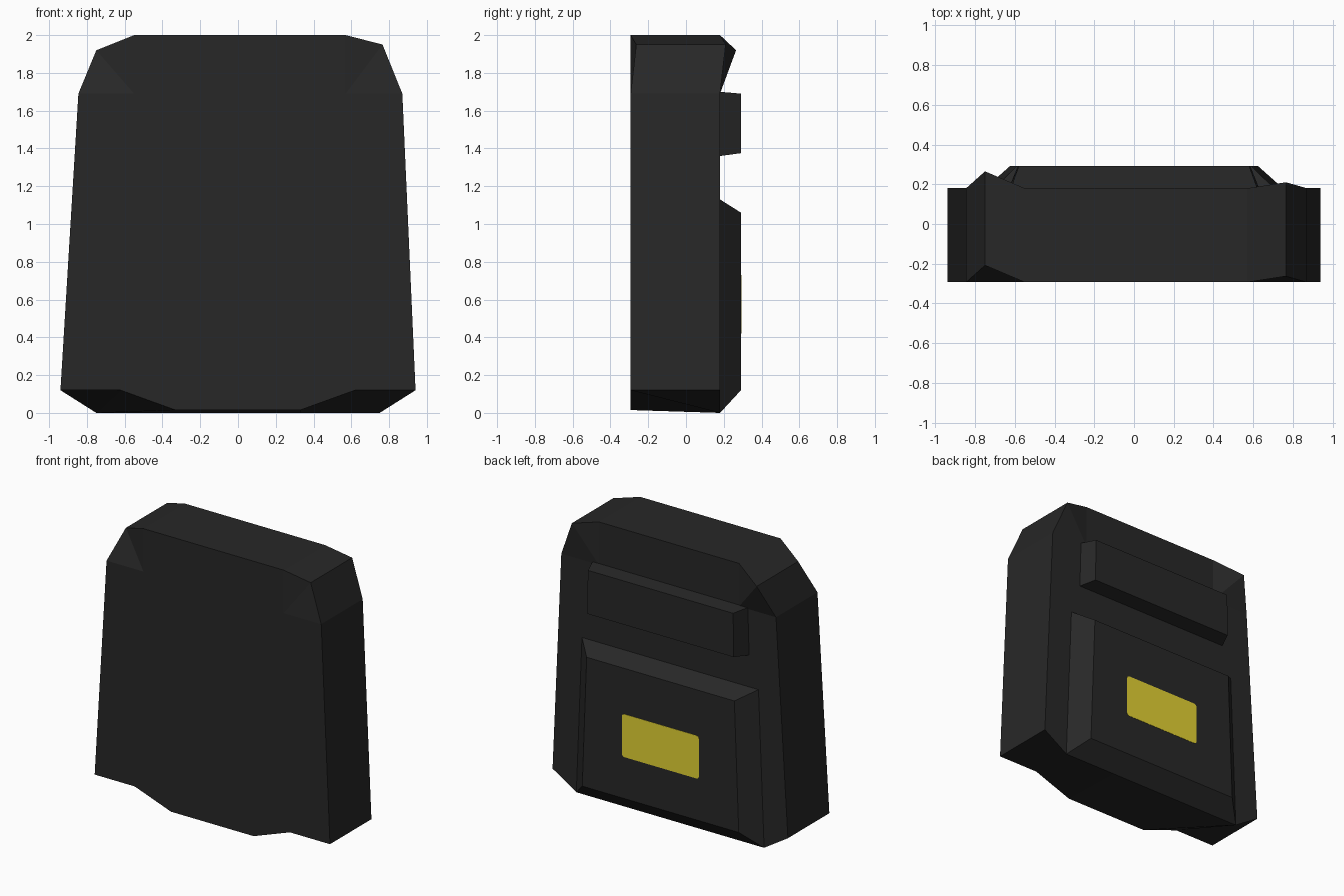
import bpy, bmesh, math

if "Cube" in bpy.data.objects:
    bpy.data.objects.remove(bpy.data.objects["Cube"])

def material(name, rgb):
    m = bpy.data.materials.new(name)
    m.diffuse_color = (*rgb, 1)
    m.use_nodes = True
    m.node_tree.nodes["Principled BSDF"].inputs["Base Color"].default_value = m.diffuse_color
    return m

BLACK = material("black fabric", (0.0205, 0.0205, 0.0205))
YELLOW = material("yellow patch", (0.77, 0.65, 0.034))
FRONT, BACK, OUT = -0.293, 0.18, 0.291

def finish(name, bm, mat):
    bmesh.ops.recalc_face_normals(bm, faces=bm.faces[:])
    me = bpy.data.meshes.new(name)
    bm.to_mesh(me)
    bm.free()
    me.materials.append(mat)
    ob = bpy.data.objects.new(name, me)
    bpy.context.collection.objects.link(ob)
    return ob

def loft(name, loops, mat):
    """Closed solid between two matching loops of 3D points."""
    bm = bmesh.new()
    a, b = [[bm.verts.new(p) for p in l] for l in loops]
    n = len(a)
    bm.faces.new(a)
    bm.faces.new(b[::-1])
    for i in range(n):
        j = (i + 1) % n
        bm.faces.new((a[i], b[i], b[j], a[j]))
    return finish(name, bm, mat)

def trapezoid(y, top_half, bottom_half, z0, z1):
    return [(-top_half, y, z1), (top_half, y, z1), (bottom_half, y, z0), (-bottom_half, y, z0)]

# Bag body: outline clockwise from the top left, third value is the corner's push in y
upper = [(-0.55, 2.0, 0), (0.57, 2.0, 0), (0.765, 1.95, 0.03), (0.87, 1.69, 0)]
left = [(-0.845, 1.69, 0), (-0.75, 1.92, 0.085)]
front_low = [(0.94, 0.12, 0), (0.62, 0.12, 0), (0.33, 0.015, 0)]
back_low = [(0.94, 0.12, 0), (0.75, 0.0, 0), (0.33, 0.0, 0)]

bm = bmesh.new()
rings = []
for y, low in ((FRONT, front_low), (BACK, back_low)):
    mirrored = [(-x, z, d) for x, z, d in reversed(low)]
    ring = [bm.verts.new((x, y + d, z)) for x, z, d in upper + low + mirrored + left]
    rings.append(ring)
    in_l, in_r = (bm.verts.new((x, y, 1.69)) for x in (-0.55, 0.57))
    tl, tr, cr, sr = ring[:4]
    sl, cl = ring[-2:]
    # middle panel, top panel and the folded corners
    bm.faces.new([in_l, in_r] + ring[3:-1])
    bm.faces.new((in_l, tl, tr, in_r))
    for tri in ((in_l, tl, cl), (in_l, cl, sl), (in_r, tr, cr), (in_r, cr, sr)):
        bm.faces.new(tri)
f, b = rings
for i in range(len(f)):
    j = (i + 1) % len(f)
    bm.faces.new((f[i], b[i], b[j], f[j]))
finish("bag_body", bm, BLACK)

# Large lower pocket and narrow upper pouch on the back
loft("lower_pocket", [trapezoid(BACK, 0.705, 0.75, 0.0, 1.13),
                      trapezoid(OUT, 0.59, 0.625, 0.12, 1.06)], BLACK)
loft("upper_pouch", [trapezoid(BACK, 0.62, 0.63, 1.36, 1.70),
                     trapezoid(OUT, 0.58, 0.585, 1.375, 1.69)], BLACK)

# Yellow patch: thin plate with softly rounded corners
def rounded(y, hw, z0, z1, r):
    pts = []
    corners = [(hw - r, z1 - r, 0), (-hw + r, z1 - r, 90), (-hw + r, z0 + r, 180), (hw - r, z0 + r, 270)]
    for cx, cz, start in corners:
        for k in range(3):
            t = math.radians(start + 45 * k)
            pts.append((cx + r * math.cos(t), y, cz + r * math.sin(t)))
    return pts

loft("patch", [rounded(OUT - 0.003, 0.308, 0.42, 0.73, 0.02),
               rounded(OUT + 0.002, 0.308, 0.42, 0.73, 0.02)], YELLOW)
